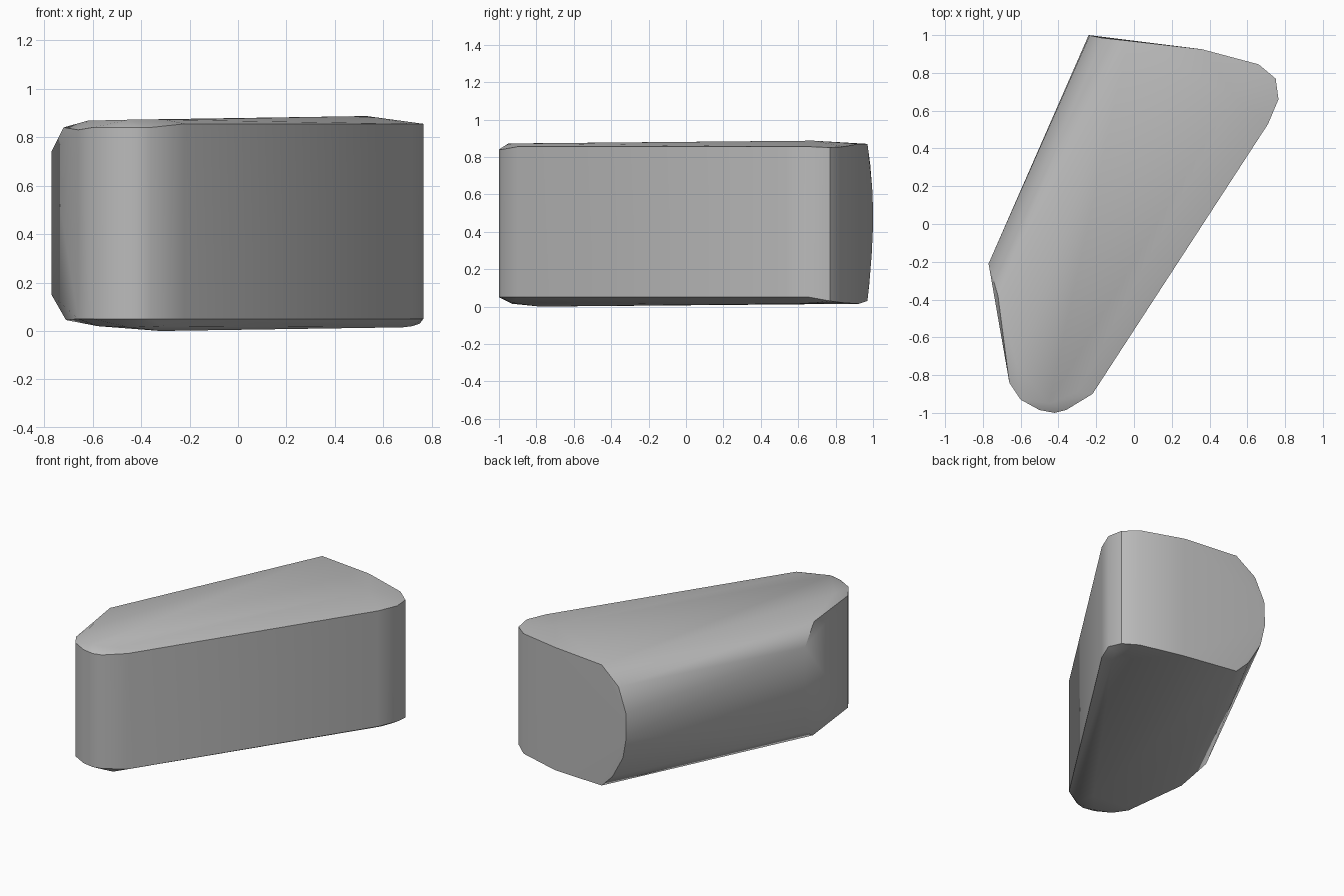
import bpy
import bmesh
import math

cube = bpy.data.objects.get("Cube")
if cube:
    bpy.data.objects.remove(cube, do_unlink=True)

# Upright walls: x, y, bottom z, top z
walls = [
    (-.42, -1, .05, .84), (-.36, -.985, .05, .84), (-.22, -.9, .05, .855),
    (.71, .53, .05, .855), (.765, .66, .05, .855), (.75, .77, .03, .85),
    (.66, .845, .02, .855), (.36, .925, .015, .87), (-.03, .97, .03, .87),
    (-.77, -.21, .15, .74), (-.66, -.84, .05, .83), (-.6, -.93, .05, .84),
    (-.5, -.985, .05, .84),
]
# Rounded rear edge: x, y, z
bulge = [(-.17, .985, .76), (-.235, .998, .6), (-.24, 1, .43), (-.21, .993, .28), (-.12, .98, .12)]
# Slightly domed top and worn bottom edges
crown = [(-.72, -.38, .84), (-.62, -.75, .868), (-.45, -.95, .872), (-.3, -.89, .872), (.53, .68, .887)]
base = [(-.71, -.38, .045), (-.58, -.78, .02), (-.45, -.93, .015), (-.31, -.93, .02),
        (-.32, -.78, 0), (.68, .6, .015), (.72, .68, .02)]

points = bulge + crown + base
for x, y, low, high in walls:
    points += [(x, y, low), (x, y, high)]

# Wrap the stone around its corner points
bm = bmesh.new()
for p in points:
    bm.verts.new(p)
hull = bmesh.ops.convex_hull(bm, input=bm.verts)
loose = {v for v in hull["geom_interior"] + hull["geom_unused"] if isinstance(v, bmesh.types.BMVert)}
bmesh.ops.delete(bm, geom=list(loose), context="VERTS")
bmesh.ops.dissolve_limit(bm, angle_limit=math.radians(1), verts=bm.verts, edges=bm.edges)
bmesh.ops.recalc_face_normals(bm, faces=bm.faces)
mesh = bpy.data.meshes.new("stone_block")
bm.to_mesh(mesh)
bm.free()
stone = bpy.data.objects.new("stone_block", mesh)
bpy.context.collection.objects.link(stone)

# Stone grey
grey = bpy.data.materials.new("stone_grey")
grey.use_nodes = True
colour = (.5, .5, .5, 1)
grey.diffuse_color = colour
grey.node_tree.nodes["Principled BSDF"].inputs["Base Color"].default_value = colour
mesh.materials.append(grey)

bpy.ops.object.select_all(action="DESELECT")
stone.select_set(True)
bpy.context.view_layer.objects.active = stone
bpy.ops.object.shade_smooth_by_angle(angle=math.radians(35))
